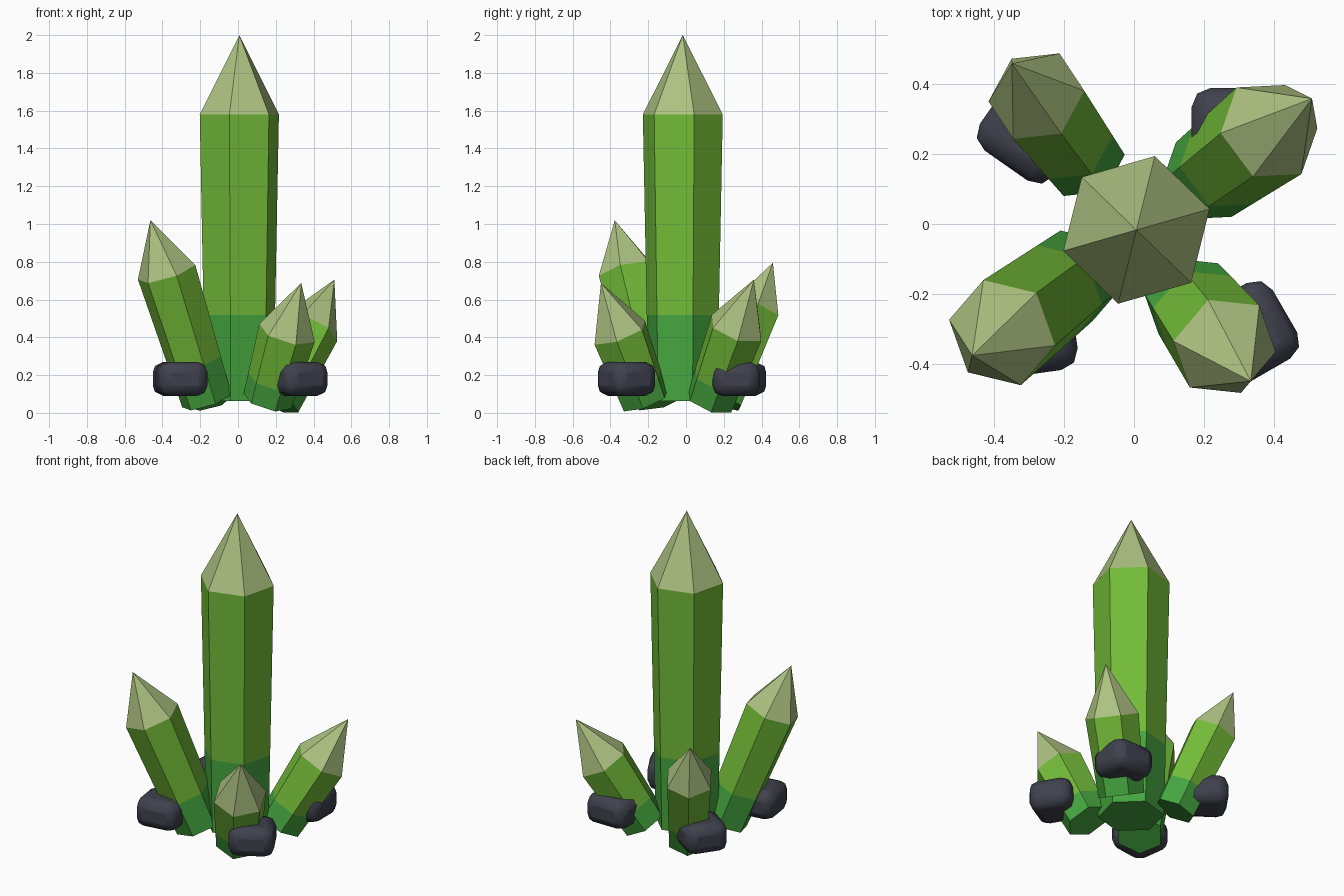
import bpy, bmesh
from math import radians, cos, sin
from mathutils import Matrix, Vector

if "Cube" in bpy.data.objects:
    bpy.data.objects.remove(bpy.data.objects["Cube"])


def material(name, rgb):
    m = bpy.data.materials.new(name)
    m.diffuse_color = (*rgb, 1)
    m.use_nodes = True
    m.node_tree.nodes["Principled BSDF"].inputs["Base Color"].default_value = m.diffuse_color
    return m


BASE = material("base_green", (0.06, 0.38, 0.05))
BODY = material("body_green", (0.17, 0.50, 0.04))
TIP = material("pale_tip", (0.42, 0.54, 0.22))
STONE = material("dark_stone", (0.05, 0.053, 0.075))
CENTRE = Vector((0.007, -0.017, 0.063))


def crystal(name, azimuth, ring, tilt, radius, body, tip, twist, taper=0.86):
    """Six-sided tapering prism with a pointed tip, leaning outwards."""
    bm = bmesh.new()
    rings = []
    for t in (0, 0.3, 1):
        r = radius * (taper + (1 - taper) * t)
        rings.append([bm.verts.new((r * cos(radians(twist + 60 * k)),
                                    r * sin(radians(twist + 60 * k)), body * t))
                      for k in range(6)])
    apex = bm.verts.new((0, 0, body + tip))
    bm.faces.new(rings[0][::-1])
    for k in range(6):
        n = (k + 1) % 6
        for i in range(2):
            f = bm.faces.new((rings[i][k], rings[i][n], rings[i + 1][n], rings[i + 1][k]))
            f.material_index = i
        bm.faces.new((rings[2][k], rings[2][n], apex)).material_index = 2
    spin = Matrix.Rotation(radians(azimuth), 4, 'Z')
    bm.transform(Matrix.Translation(CENTRE) @ spin @ Matrix.Translation((ring, 0, 0))
                 @ Matrix.Rotation(radians(tilt), 4, 'Y'))
    me = bpy.data.meshes.new(name)
    bm.to_mesh(me)
    bm.free()
    for m in (BASE, BODY, TIP):
        me.materials.append(m)
    ob = bpy.data.objects.new(name, me)
    bpy.context.collection.objects.link(ob)


def rock(name, x, y, size, turn):
    """Flat bevelled stone."""
    bpy.ops.mesh.primitive_cube_add(size=1, location=(x, y, 0.18),
                                    rotation=(0, 0, radians(turn)))
    ob = bpy.context.object
    ob.name = name
    ob.scale = (*size, 0.18)
    bpy.ops.object.transform_apply(location=False, rotation=False, scale=True)
    bev = ob.modifiers.new("bevel", 'BEVEL')
    bev.width, bev.segments = 0.055, 2
    ob.data.materials.append(STONE)
    bpy.ops.object.shade_smooth_by_angle(angle=radians(30))


# Crystals: azimuth, ring radius, tilt, shoulder radius, body and tip length, twist
crystal("main_crystal", 0, 0, 0, 0.218, 1.517, 0.42, 16)
crystal("front_left_crystal", 217.4, 0.216, 21.5, 0.161, 0.733, 0.295, 11)
crystal("back_right_crystal", 36.8, 0.241, 31.1, 0.155, 0.452, 0.298, 30)
crystal("front_right_crystal", -52.9, 0.247, 25.4, 0.155, 0.40, 0.291, -16)
crystal("back_left_crystal", 126.8, 0.253, 25.1, 0.142, 0.532, 0.276, -3)

# Stones around the foot
rock("front_left_rock", -0.30, -0.305, (0.26, 0.25), 8)
rock("front_right_rock", 0.32, -0.315, (0.26, 0.25), 30)
rock("back_right_rock", 0.30, 0.265, (0.27, 0.25), 0)
rock("back_left_rock", -0.295, 0.27, (0.26, 0.25), -35)
